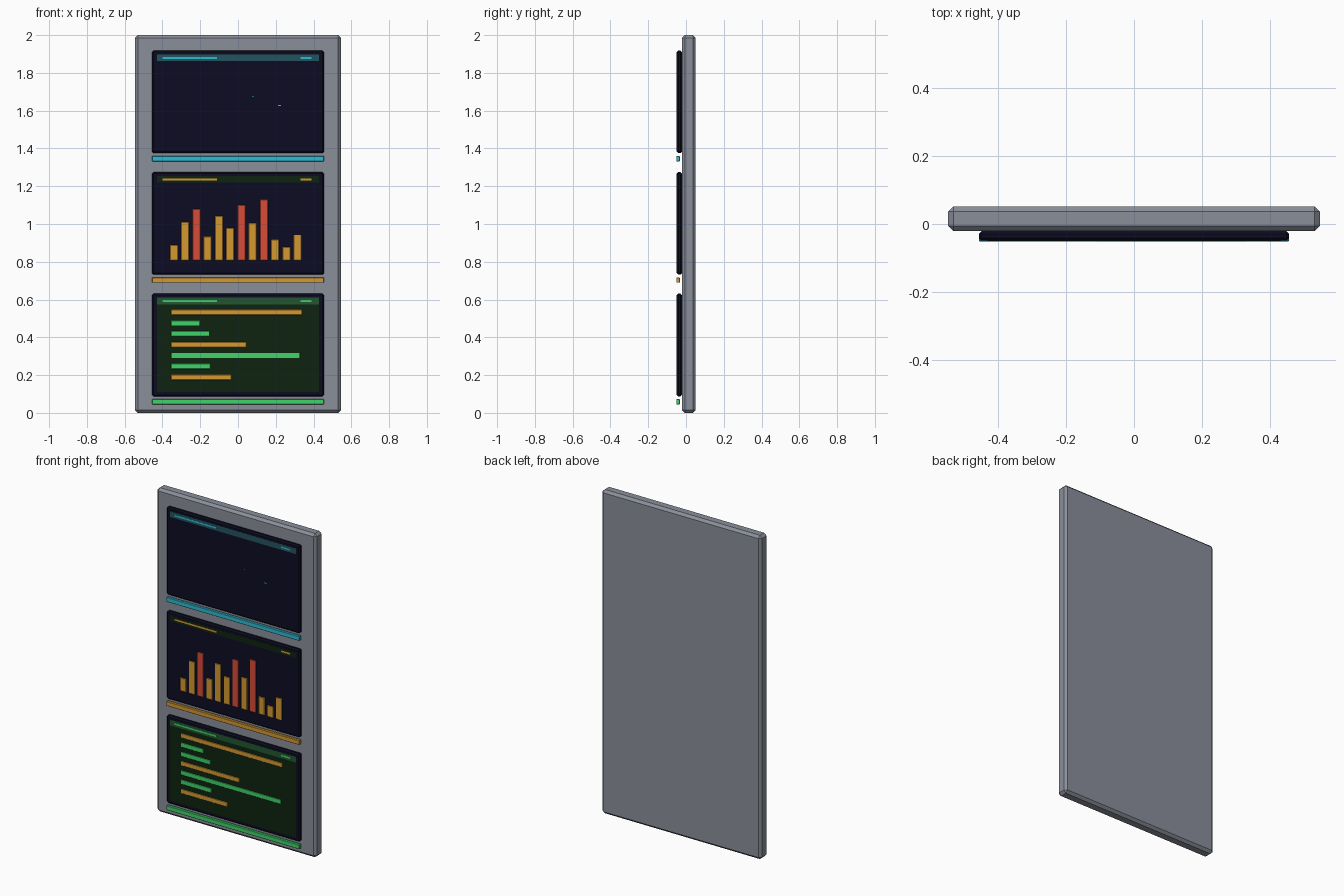
import bpy

if "Cube" in bpy.data.objects:
    bpy.data.objects.remove(bpy.data.objects["Cube"])


def material(name, r, g, b):
    lin = [((c / 255 + 0.055) / 1.055) ** 2.4 if c > 10 else c / 255 / 12.92 for c in (r, g, b)]
    m = bpy.data.materials.new(name)
    m.diffuse_color = (*lin, 1)
    m.use_nodes = True
    m.node_tree.nodes["Principled BSDF"].inputs["Base Color"].default_value = m.diffuse_color
    return m


GREY = material("grey casing", 138, 143, 154)
NAVY = material("navy glass", 12, 12, 34)
CYAN = material("cyan", 48, 186, 210)
AMBER = material("amber", 212, 152, 48)
GREEN = material("green", 62, 212, 104)
RED = material("red", 216, 76, 56)
DARK_GREEN = material("dark green", 14, 36, 16)
TEAL = material("dark teal", 34, 84, 94)
MOSS = material("moss green", 34, 86, 48)


def box(name, x0, x1, y0, y1, z0, z1, mat, bevel=0.0):
    """Box between limits with an optional chamfer."""
    bpy.ops.mesh.primitive_cube_add(
        size=1, location=((x0 + x1) / 2, (y0 + y1) / 2, (z0 + z1) / 2))
    o = bpy.context.object
    o.name = name
    o.scale = (x1 - x0, y1 - y0, z1 - z0)
    bpy.ops.object.transform_apply(location=False, rotation=False, scale=True)
    o.data.materials.append(mat)
    if bevel:
        b = o.modifiers.new("chamfer", 'BEVEL')
        b.width = bevel
        b.segments = 1
    return o


def capsule(name, x0, x1, z0, z1, mat):
    """Thin chart bar with chamfered corners on the glass."""
    return box(name, x0, x1, -0.0515, -0.046, z0, z1, mat, 0.0025)


# Back casing
box("casing", -0.545, 0.545, -0.021, 0.051, 0, 2, GREY, 0.015)

# Three screens, each with a header, header text lines and a light strip below
screens = [("top", 1.375, CYAN, TEAL), ("middle", 0.732, AMBER, DARK_GREEN),
           ("bottom", 0.088, GREEN, MOSS)]
for name, z, accent, header in screens:
    box(name + "_screen", -0.455, 0.455, -0.049, -0.021, z, z + 0.543, NAVY, 0.008)
    box(name + "_light_strip", -0.455, 0.455, -0.051, -0.033, z - 0.043, z - 0.015, accent, 0.002)
    box(name + "_header", -0.43, 0.43, -0.0500, -0.046, z + 0.487, z + 0.522, header)
    for i, (a, b) in enumerate([(-0.40, -0.11), (0.33, 0.39)]):
        box(f"{name}_header_line_{i}", a, b, -0.0508, -0.046, z + 0.499, z + 0.509, accent)

# Bottom screen backing
box("bottom_display", -0.43, 0.43, -0.0496, -0.046, 0.11, 0.575, DARK_GREEN)

# Specks of the trace on the top screen
box("trace_speck_a", 0.076, 0.082, -0.0495, -0.047, 1.673, 1.677, CYAN)
box("trace_speck_b", 0.213, 0.228, -0.0495, -0.047, 1.625, 1.63, CYAN)

# Column chart on the middle screen, tall columns are red
tops = [0.89, 1.01, 1.08, 0.935, 1.042, 0.978, 1.10, 1.005, 1.13, 0.917, 0.878, 0.943]
for i, top in enumerate(tops):
    x = -0.34 + i * 0.0596
    capsule(f"column_{i}", x - 0.021, x + 0.021, 0.808, top, RED if top > 1.06 else AMBER)

# Row chart on the bottom screen
ends = [0.338, -0.20, -0.152, 0.045, 0.328, -0.145, -0.035]
for i, end in enumerate(ends):
    z = 0.533 - i * 0.0573
    capsule(f"row_{i}", -0.355, end, z - 0.0145, z + 0.0145, AMBER if i % 3 == 0 else GREEN)
